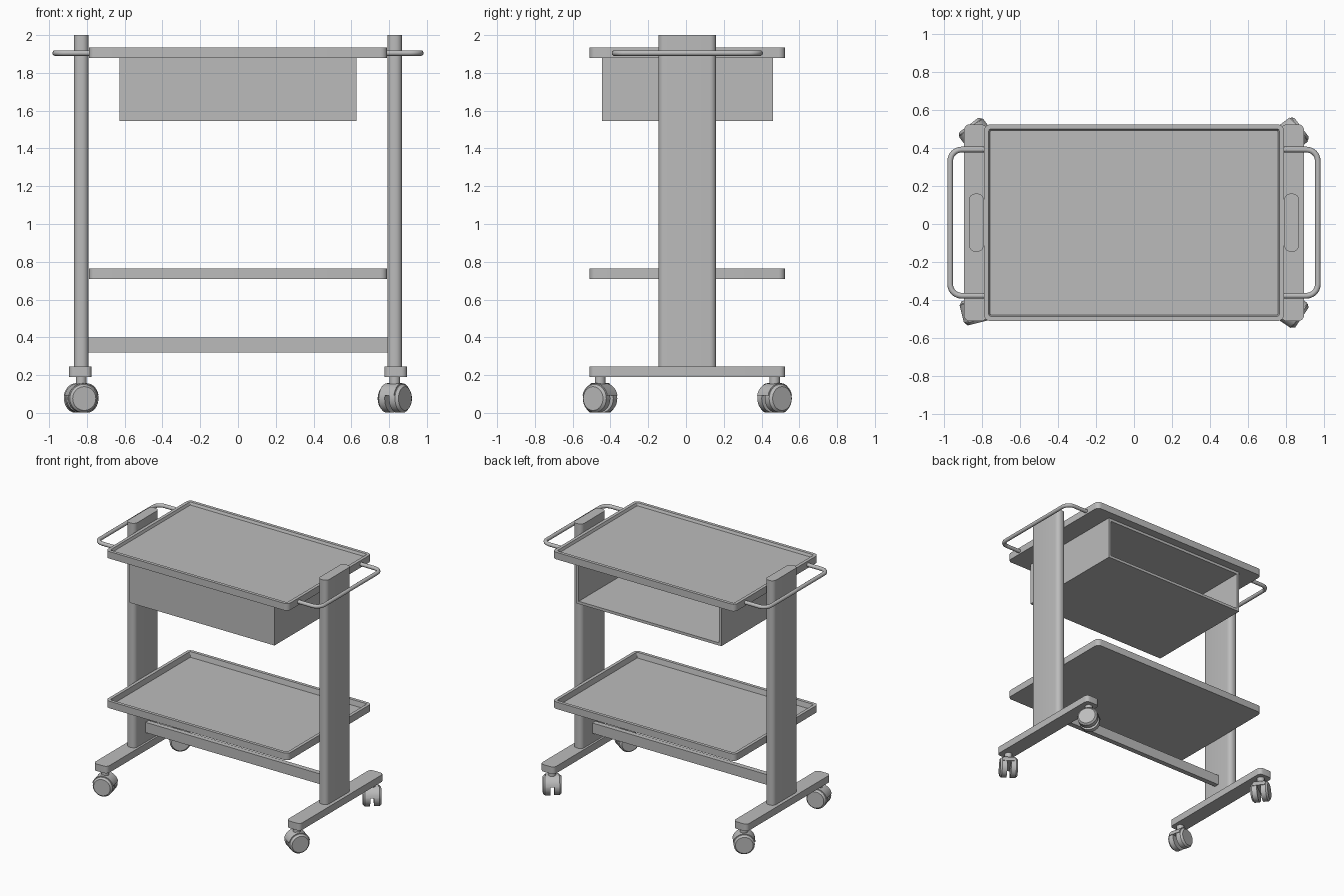
import bpy
import bmesh
import math
from mathutils import Matrix, Vector

old = bpy.data.objects.get("Cube")
if old:
    bpy.data.objects.remove(old, do_unlink=True)

GREY = (0.5, 0.5, 0.5, 1.0)
metal = bpy.data.materials.new("plain grey")
metal.use_nodes = True
metal.diffuse_color = GREY
metal.node_tree.nodes["Principled BSDF"].inputs["Base Color"].default_value = GREY

MID = 0.007  # middle of the cart, front to back


def finish(bm, name, smooth=True):
    """Turn a bmesh into a grey object, smooth except at sharp edges."""
    bmesh.ops.recalc_face_normals(bm, faces=bm.faces)
    mesh = bpy.data.meshes.new(name)
    bm.to_mesh(mesh)
    bm.free()
    mesh.materials.append(metal)
    obj = bpy.data.objects.new(name, mesh)
    bpy.context.collection.objects.link(obj)
    if smooth:
        shade(obj)
    return obj


def shade(obj):
    bpy.ops.object.select_all(action="DESELECT")
    obj.select_set(True)
    bpy.context.view_layer.objects.active = obj
    bpy.ops.object.shade_smooth_by_angle(angle=math.radians(35))


def slab(size, center, radius=0):
    """Box with rounded upright edges."""
    bm = bmesh.new()
    bmesh.ops.create_cube(bm, size=1, matrix=Matrix.Translation(center) @ Matrix.Diagonal((*size, 1)))
    if radius:
        upright = [e for e in bm.edges if abs(e.verts[0].co.z - e.verts[1].co.z) > 1e-4]
        bmesh.ops.bevel(bm, geom=upright, offset=radius, segments=6, profile=0.5, affect="EDGES")
    return bm


def face_towards(bm, direction):
    bm.normal_update()
    return max(bm.faces, key=lambda f: f.normal.dot(Vector(direction)) + f.calc_area() * 0.01)


def tray(name, bottom, depth):
    """Shallow tray with a rounded rim and sloping inner wall."""
    bm = slab((1.58, 1.036, 0.055), (0, MID, bottom + 0.0275), 0.035)
    top = face_towards(bm, (0, 0, 1))
    bmesh.ops.inset_region(bm, faces=[top], thickness=0.025)
    bmesh.ops.inset_region(bm, faces=[top], thickness=0.008)
    for v in top.verts:
        v.co.z -= depth
    finish(bm, name)


def wheel(bm, inner, outer, radius):
    """Wheel on the x axis with a chamfered outer rim."""
    side = math.copysign(1, outer)
    turn = Matrix.Rotation(math.pi / 2 * side, 4, "Y")
    rim = outer - side * 0.014
    for a, b, r1, r2 in ((inner, rim, radius, radius), (rim, outer, radius, radius - 0.012)):
        bmesh.ops.create_cone(bm, cap_ends=True, segments=32, radius1=r1, radius2=r2,
                              depth=abs(b - a), matrix=Matrix.Translation(((a + b) / 2, 0, 0)) @ turn)


def caster(name, x, y, angle):
    """Twin-wheel swivel caster; the angle is the heading of its axle."""
    place = Matrix.Translation((x, y, 0.076)) @ Matrix.Rotation(math.radians(angle), 4, "Z")
    bm = bmesh.new()
    for side in (-1, 1):
        wheel(bm, side * 0.014, side * 0.066, 0.075)
    bm.transform(place)
    finish(bm, name + "_wheels")

    # half-round hood over the wheels
    bm = bmesh.new()
    bmesh.ops.create_cone(bm, cap_ends=True, segments=32, radius1=0.081, radius2=0.081,
                          depth=0.096, matrix=Matrix.Rotation(math.pi / 2, 4, "Y"))
    cut = bmesh.ops.bisect_plane(bm, geom=bm.verts[:] + bm.edges[:] + bm.faces[:],
                                 plane_co=(0, 0, 0.016), plane_no=(0, 0, -1), clear_outer=True)
    bmesh.ops.contextual_create(bm, geom=[g for g in cut["geom_cut"] if isinstance(g, bmesh.types.BMEdge)])
    bm.transform(place)
    finish(bm, name + "_hood")

    # swivel stem
    bm = bmesh.new()
    bmesh.ops.create_cone(bm, cap_ends=True, segments=24, radius1=0.028, radius2=0.028,
                          depth=0.07, matrix=Matrix.Translation((x, y, 0.165)))
    finish(bm, name + "_stem")


def handle(name, side):
    """Bent tube from the tray edge out around the post."""
    half, reach, bend = 0.385, 0.968, 0.06
    path = [(0.78, half)]
    for i in range(7):
        t = math.pi / 2 * (1 - i / 6)
        path.append((reach - bend + bend * math.cos(t), half - bend + bend * math.sin(t)))
    path += [(px, -py) for px, py in reversed(path)]
    curve = bpy.data.curves.new(name, "CURVE")
    curve.dimensions = "3D"
    curve.bevel_depth = 0.015
    curve.bevel_resolution = 3
    curve.use_fill_caps = True
    line = curve.splines.new("POLY")
    line.points.add(len(path) - 1)
    for point, (px, py) in zip(line.points, path):
        point.co = (side * px, MID + py, 1.905, 1)
    line.use_smooth = True
    curve.materials.append(metal)
    bpy.context.collection.objects.link(bpy.data.objects.new(name, curve))


# trays
tray("top_tray", 1.88, 0.02)
tray("lower_tray", 0.71, 0.04)

# storage box, open at the back
bm = slab((1.255, 0.905, 0.335), (0, MID, 1.7125))
opening = face_towards(bm, (0, 1, 0))
bmesh.ops.inset_region(bm, faces=[opening], thickness=0.03)
pushed = bmesh.ops.extrude_discrete_faces(bm, faces=[opening])["faces"][0]
for v in pushed.verts:
    v.co.y -= 0.875
finish(bm, "storage_box", smooth=False)

# low cross bar between the posts
finish(slab((1.6, 0.04, 0.08), (0, MID, 0.36)), "cross_bar", smooth=False)

# posts, feet, handles and casters on both sides
AXLES = {("left", "front"): -34, ("left", "back"): 37, ("right", "back"): 127, ("right", "front"): -76}
for label, side in (("left", 1), ("right", -1)):
    finish(slab((0.078, 0.306, 1.755), (side * 0.83, MID, 1.1225), 0.034), label + "_post")
    finish(slab((0.12, 1.036, 0.055), (side * 0.835, MID, 0.2175), 0.03), label + "_foot")
    handle(label + "_handle", side)
    for end, way in (("front", -1), ("back", 1)):
        caster(f"{label}_{end}_caster", side * 0.83, MID + way * 0.462, AXLES[label, end])
